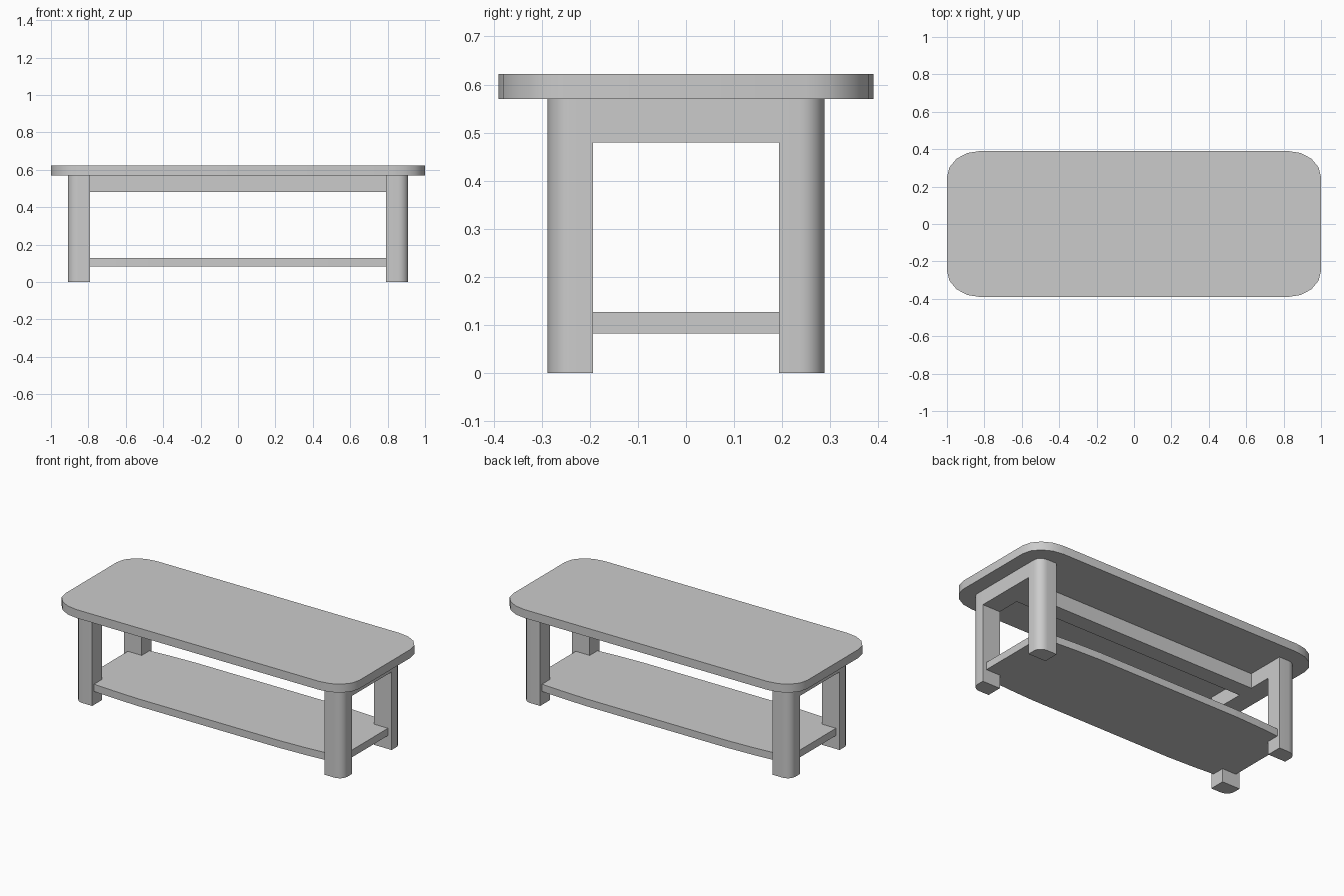
import bpy
import bmesh
from math import sin, cos, pi, radians

if "Cube" in bpy.data.objects:
    bpy.data.objects.remove(bpy.data.objects["Cube"])


def prism(name, outline, z0, z1, smooth=False):
    """Extrude a flat outline from z0 up to z1."""
    bm = bmesh.new()
    face = bm.faces.new([bm.verts.new((x, y, z0)) for x, y in outline])
    up = bmesh.ops.extrude_face_region(bm, geom=[face])["geom"]
    for v in up:
        if isinstance(v, bmesh.types.BMVert):
            v.co.z = z1
    bmesh.ops.recalc_face_normals(bm, faces=bm.faces[:])
    mesh = bpy.data.meshes.new(name)
    bm.to_mesh(mesh)
    bm.free()
    obj = bpy.data.objects.new(name, mesh)
    bpy.context.collection.objects.link(obj)
    if smooth:
        bpy.ops.object.select_all(action='DESELECT')
        obj.select_set(True)
        bpy.context.view_layer.objects.active = obj
        bpy.ops.object.shade_smooth_by_angle(angle=radians(35))
    return obj


def arc(cx, cy, rx, ry, n):
    """Quarter ellipse from the +x side to the +y side."""
    return [(cx + rx * cos(i * pi / 2 / n), cy + ry * sin(i * pi / 2 / n))
            for i in range(n + 1)]


def four_way(quarter):
    """Mirror a +x +y quarter outline (x side to y side) into a closed loop."""
    loop = list(quarter)
    loop += [(-x, y) for x, y in reversed(quarter)]
    loop += [(-x, -y) for x, y in quarter]
    loop += [(x, -y) for x, y in reversed(quarter)]
    return loop


def box(name, x0, x1, y0, y1, z0, z1):
    return prism(name, [(x0, y0), (x1, y0), (x1, y1), (x0, y1)], z0, z1)


TOP_Z, UNDER_Z, APRON_Z = 0.622, 0.57, 0.48
IN_X, OUT_X, IN_Y, OUT_Y = 0.79, 0.91, 0.193, 0.288

# Table top with rounded corners
prism("table_top", four_way(arc(0.825, 0.25, 0.175, 0.14, 4)),
      UNDER_Z, TOP_Z, smooth=True)

# Legs: square inside, rounded on the outer corner
leg = ([(IN_X, IN_Y)]
       + [(OUT_X, IN_Y)]
       + arc(OUT_X - 0.055, OUT_Y - 0.05, 0.055, 0.05, 6)
       + [(IN_X, OUT_Y)])
for sx, side in ((-1, "left"), (1, "right")):
    for sy, end in ((-1, "front"), (1, "back")):
        prism(f"{end}_{side}_leg", [(sx * x, sy * y) for x, y in leg],
              0, UNDER_Z, smooth=True)
    # End rail joining the two legs
    xs = sorted((sx * IN_X, sx * OUT_X))
    box(f"{side}_end_rail", *xs, -IN_Y, IN_Y, APRON_Z, UNDER_Z)

# Central beam under the top
box("centre_beam", -IN_X, IN_X, -0.05, 0.05, APRON_Z, UNDER_Z)

# Lower shelf, notched around the legs with gently bowed long edges
prism("lower_shelf",
      four_way([(0.885, IN_Y), (IN_X, IN_Y), (IN_X, 0.27),
                (0.65, 0.28), (0.48, 0.287)]),
      0.082, 0.127)
